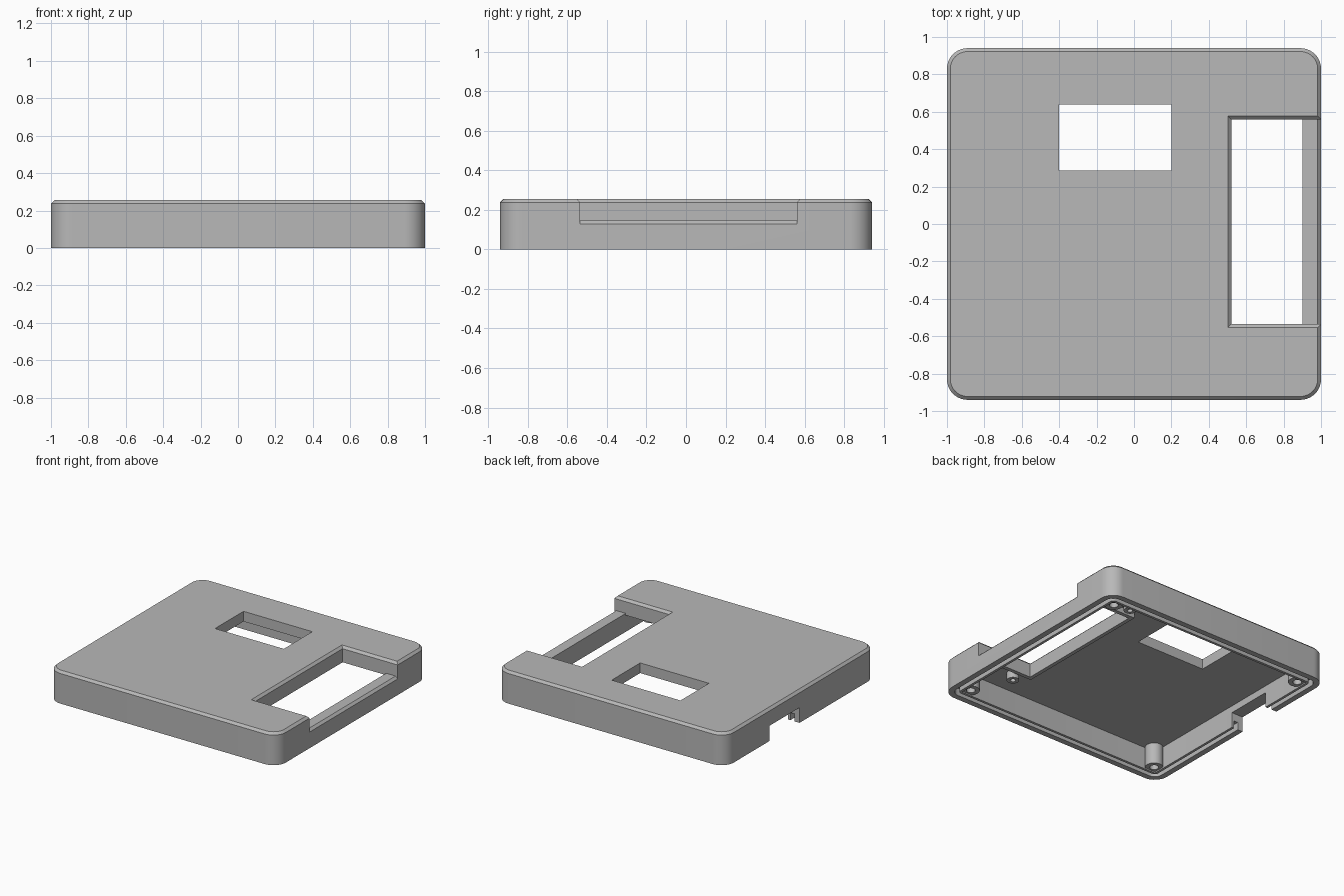
import bpy, bmesh
from math import sin, cos, pi, radians

if "Cube" in bpy.data.objects:
    bpy.data.objects.remove(bpy.data.objects["Cube"])

HX, HY, HEIGHT, RADIUS = 1.0, 0.94, 0.255, 0.11
CHAMFER, WALL, CEILING = 0.018, 0.1, 0.175

grey = bpy.data.materials.new("plain_grey")
grey.use_nodes = True
grey.diffuse_color = (0.48, 0.48, 0.48, 1)
grey.node_tree.nodes["Principled BSDF"].inputs["Base Color"].default_value = grey.diffuse_color


def loft(name, rings):
    """Closed solid through a list of equal-length point rings."""
    bm = bmesh.new()
    loops = [[bm.verts.new(p) for p in ring] for ring in rings]
    n = len(loops[0])
    for a, b in zip(loops, loops[1:]):
        for i in range(n):
            j = (i + 1) % n
            bm.faces.new((a[i], a[j], b[j], b[i]))
    bm.faces.new(loops[0])
    bm.faces.new(loops[-1])
    bmesh.ops.recalc_face_normals(bm, faces=bm.faces)
    mesh = bpy.data.meshes.new(name)
    bm.to_mesh(mesh)
    bm.free()
    mesh.materials.append(grey)
    ob = bpy.data.objects.new(name, mesh)
    bpy.context.collection.objects.link(ob)
    return ob


def rounded_ring(inset, z, steps=10):
    """Rounded rectangle, moved inwards by inset."""
    r = RADIUS - inset
    ring = []
    for k, (sx, sy) in enumerate(((1, 1), (-1, 1), (-1, -1), (1, -1))):
        for i in range(steps + 1):
            a = (k + i / steps) * pi / 2
            ring.append((sx * (HX - RADIUS) + r * cos(a),
                         sy * (HY - RADIUS) + r * sin(a), z))
    return ring


def rect_ring(x0, x1, y0, y1, z):
    return [(x0, y0, z), (x1, y0, z), (x1, y1, z), (x0, y1, z)]


def box(name, x0, x1, y0, y1, z0, z1):
    return loft(name, [rect_ring(x0, x1, y0, y1, z) for z in (z0, z1)])


def boss(name, x, y, r, hole, z0, z1, depth, sides=32):
    """Round screw post with a blind hole from below."""
    def circle(rad, z):
        return [(x + rad * cos(2 * pi * i / sides),
                 y + rad * sin(2 * pi * i / sides), z) for i in range(sides)]
    return loft(name, [circle(r, z1), circle(r, z0),
                       circle(hole, z0), circle(hole, z0 + depth)])


def combine(target, tool, operation):
    """Bake a boolean into the target and drop the tool."""
    mod = target.modifiers.new("cut", "BOOLEAN")
    mod.operation, mod.solver, mod.object = operation, "EXACT", tool
    tool.hide_render = True
    graph = bpy.context.evaluated_depsgraph_get()
    mesh = bpy.data.meshes.new_from_object(target.evaluated_get(graph))
    target.modifiers.clear()
    target.data = mesh
    bpy.data.objects.remove(tool)


# Hollow lid with chamfered top and a seal groove around the bottom rim
GROOVE = 0.06
profile = [(CHAMFER, HEIGHT), (0, HEIGHT - CHAMFER), (0, 0),
           (0.045, 0), (0.045, GROOVE), (0.08, GROOVE), (0.08, 0),
           (WALL, 0), (WALL, CEILING)]
lid = loft("lid_shell", [rounded_ring(i, z) for i, z in profile])

# Skirt around the side recess, below the ceiling
X0, Y0, Y1 = 0.52, -0.535, 0.56
skirt = box("recess_skirt", X0 - 0.03, 0.95, Y0 - 0.03, Y1 + 0.03, 0.13, 0.2)
combine(lid, skirt, "UNION")

# Side recess: through opening plus the lowered, chamfered rail
section = [(X0, 0.1), (0.9, 0.1), (0.9, 0.145), (0.982, 0.145),
           (1.01, 0.117), (1.2, 0.117), (1.2, 0.3), (X0, 0.3)]
recess = loft("recess_cutter", [[(x, y, z) for x, z in section] for y in (Y0, Y1)])
combine(lid, recess, "DIFFERENCE")

# Bevelled lip of the recess
def lip_ring(grow, z):
    return rect_ring(X0 - grow, 1.2, Y0 - grow, Y1 + grow, z)

lip = loft("lip_cutter", [lip_ring(-0.01, HEIGHT - CHAMFER - 0.01),
                          lip_ring(0.03, HEIGHT - CHAMFER + 0.03)])
combine(lid, lip, "DIFFERENCE")

# Display window and cable notch
combine(lid, box("window_cutter", -0.4, 0.2, 0.285, 0.64, 0.1, 0.4), "DIFFERENCE")
combine(lid, box("notch_cutter", -1.1, -0.85, 0.015, 0.39, -0.1, 0.12), "DIFFERENCE")

# Screw posts in the corners and small bosses beside the recess
parts = [lid]
for sx, side in ((1, "left"), (-1, "right")):
    for sy, end in ((1, "back"), (-1, "front")):
        parts.append(boss(f"corner_post_{end}_{side}", sx * 0.855, sy * 0.795,
                          0.065, 0.032, 0.01, CEILING + 0.02, 0.13))
for y, end in ((0.67, "back"), (-0.63, "front")):
    parts.append(boss(f"recess_boss_{end}", 0.6, y, 0.045, 0.02,
                      0.115, CEILING + 0.02, 0.06))

# Smooth rounds, sharp edges
bpy.ops.object.select_all(action="DESELECT")
for ob in parts:
    ob.select_set(True)
bpy.context.view_layer.objects.active = lid
bpy.ops.object.shade_smooth_by_angle(angle=radians(30))
